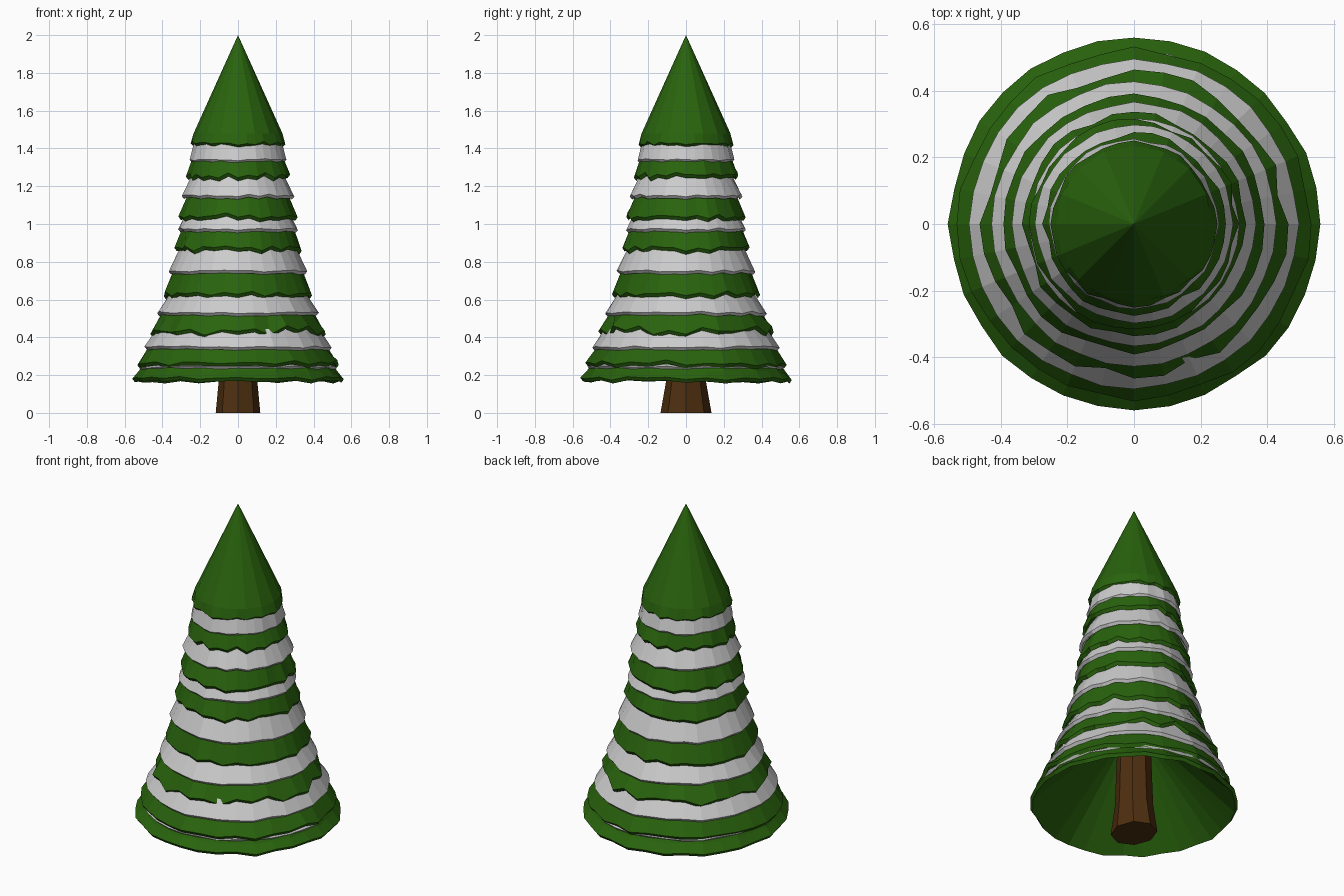
import bpy, bmesh, math, random

if "Cube" in bpy.data.objects:
    bpy.data.objects.remove(bpy.data.objects["Cube"])

random.seed(7)
SIDES = 32


def material(name, color):
    m = bpy.data.materials.new(name)
    m.diffuse_color = color
    m.use_nodes = True
    m.node_tree.nodes["Principled BSDF"].inputs["Base Color"].default_value = m.diffuse_color
    return m


GREEN = material("pine_green", (0.022, 0.125, 0.004, 1))
BROWN = material("bark_brown", (0.075, 0.028, 0.005, 1))


def finish(bm, name, mat=None):
    bmesh.ops.recalc_face_normals(bm, faces=bm.faces)
    me = bpy.data.meshes.new(name)
    bm.to_mesh(me)
    bm.free()
    ob = bpy.data.objects.new(name, me)
    bpy.context.collection.objects.link(ob)
    if mat:
        me.materials.append(mat)
    return ob


def tier(name, z_top, r_top, z_rim, r_rim, lip, jag, mat=None, apex=None, inner=None):
    """Hollow cone skirt: shoulder ring, ragged rim, turned-under lip, inner cone."""
    bm = bmesh.new()
    tip = apex or z_top + 1.45 * r_top
    # ragged offsets shared by the rim and lip, coarse wave plus fine noise
    dz = [random.uniform(-1, 1) * jag + (jag * 0.6 if i % 2 else -jag * 0.4)
          for i in range(SIDES)]
    dr = [random.uniform(-1.5, 0.3) * jag if i % 8 else 0 for i in range(SIDES)]
    rows = []
    for r, z, k in ((r_top, z_top, 0), (r_rim, z_rim + lip, 1),
                    (r_rim - 0.013, z_rim, 1)):
        ring = []
        for i in range(SIDES):
            a = math.tau * i / SIDES
            rr = r + k * dr[i]
            if i % 2 and not k:
                rr *= math.cos(math.tau / SIDES)   # 16 broad facets on the body
            ring.append(bm.verts.new((rr * math.cos(a), rr * math.sin(a), z + k * dz[i])))
        rows.append(ring)
    top = bm.verts.new((0, 0, tip))
    under = bm.verts.new((0, 0, inner or tip - 0.06))
    for i in range(SIDES):
        j = (i + 1) % SIDES
        bm.faces.new((top, rows[0][i], rows[0][j]))
        for a, b in zip(rows, rows[1:]):
            bm.faces.new((a[i], b[i], b[j], a[j]))
        bm.faces.new((under, rows[2][j], rows[2][i]))
    return finish(bm, name, mat)


# Tree top cone
tier("tree_top", 1.48, 0.235, 1.415, 0.251, 0.012, 0.008, GREEN, apex=2.0)

# Green branch skirts: top z, top radius, rim z, rim radius
greens = [(1.335, 0.246, 1.24, 0.276), (1.14, 0.272, 1.024, 0.316),
          (0.965, 0.300, 0.853, 0.337), (0.745, 0.345, 0.613, 0.392),
          (0.525, 0.405, 0.417, 0.464), (0.335, 0.482, 0.245, 0.533),
          (0.222, 0.525, 0.165, 0.560)]
for n, g in enumerate(greens):
    bottom = n == len(greens) - 1
    tier(f"branch_skirt_{n + 1}", *g, 0.018, 0.017 if n == 4 else 0.007 if bottom else 0.011,
         GREEN, inner=0.68 if bottom else None)

# Snow layers between the skirts
snows = [(1.42, 0.236, 1.326, 0.256), (1.25, 0.248, 1.136, 0.298),
         (1.035, 0.285, 0.958, 0.317), (0.86, 0.314, 0.736, 0.367),
         (0.625, 0.364, 0.516, 0.428), (0.43, 0.440, 0.334, 0.496),
         (0.26, 0.490, 0.228, 0.522)]
for n, s in enumerate(snows):
    tier(f"snow_layer_{n + 1}", *s, 0.015, 0.005)

# Trunk: flared foot, straighter shaft, closed ends
bm = bmesh.new()
rings = []
for rx, ry, z in ((0.118, 0.135, 0), (0.102, 0.105, 0.17), (0.09, 0.09, 0.55)):
    rings.append([bm.verts.new((rx * math.cos(math.tau * i / 8),
                                ry * math.sin(math.tau * i / 8), z)) for i in range(8)])
for a, b in zip(rings, rings[1:]):
    for i in range(8):
        bm.faces.new((a[i], a[(i + 1) % 8], b[(i + 1) % 8], b[i]))
bm.faces.new(rings[0])
bm.faces.new(rings[-1])
finish(bm, "trunk", BROWN)
